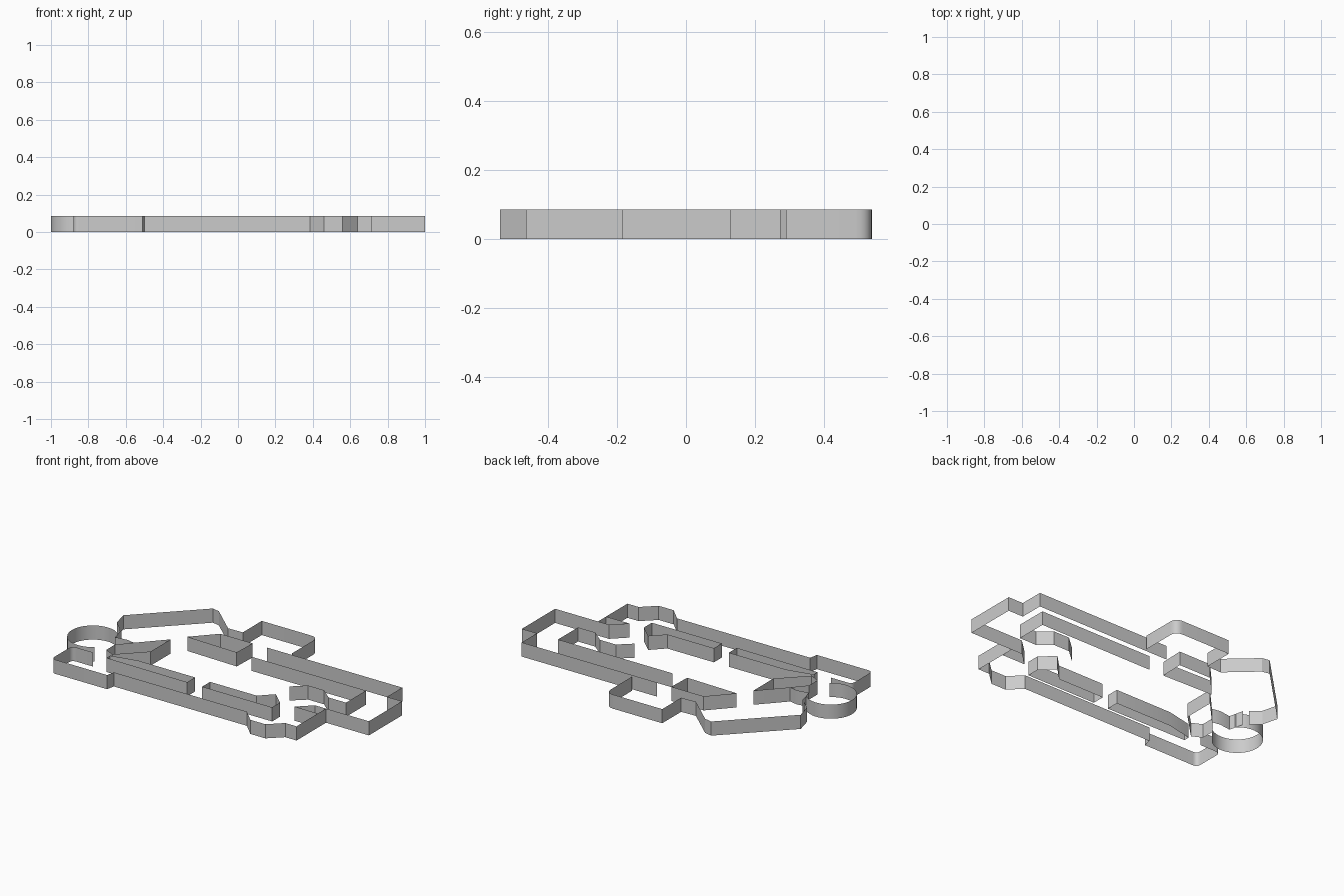
import bpy, math
from mathutils import Vector

if "Cube" in bpy.data.objects:
    bpy.data.objects.remove(bpy.data.objects["Cube"])

H = 0.085  # wall height


def rounded(points):
    """Replace any (x, y, radius) corner with a short curve."""
    out = []
    for i, p in enumerate(points):
        c = Vector(p[:2])
        if len(p) == 2:
            out.append(c)
            continue
        a = c + (Vector(points[i - 1][:2]) - c).normalized() * p[2]
        b = c + (Vector(points[i + 1][:2]) - c).normalized() * p[2]
        for k in range(7):
            t = k / 6
            out.append(a * (1 - t) ** 2 + c * 2 * t * (1 - t) + b * t * t)
    return out


def wall(name, points, closed=False):
    """Thin upright wall that follows a floor-plan path."""
    pts = rounded(points)
    n = len(pts)
    verts = [(p.x, p.y, z) for z in (0, H) for p in pts]
    faces = [(i, (i + 1) % n, n + (i + 1) % n, n + i)
             for i in range(n if closed else n - 1)]
    mesh = bpy.data.meshes.new(name)
    mesh.from_pydata(verts, [], faces)
    obj = bpy.data.objects.new(name, mesh)
    bpy.context.collection.objects.link(obj)
    bpy.ops.object.select_all(action='DESELECT')
    obj.select_set(True)
    bpy.context.view_layer.objects.active = obj
    bpy.ops.object.shade_smooth_by_angle(angle=math.radians(25))
    return obj


# Back corridor, right room, front alcove and long front wall
wall("right_outer_wall", [
    (0, .275), (.9, .275), (.9, .13), (1, .13), (1, -.185), (.715, -.185),
    (.715, -.465), (.64, -.465), (.56, -.54), (.46, -.54), (.385, -.465),
    (-.5, -.465), (-.51, -.515), (-.88, -.515, .03), (-.88, -.32, .03),
    (-.74, -.32)])

# Back room and slanted back-left room
wall("back_outer_wall", [
    (.155, .29), (.155, .54, .05), (-.22, .54), (-.22, .36), (-.316, .357),
    (-.483, .508), (-.53, .518), (-.88, .167), (-.855, .07), (-.80, .02)])

# Round left room
wall("round_room_wall", [
    (-.86 + .14 * math.cos(math.radians(a)), -.15 + .14 * math.sin(math.radians(a)))
    for a in range(45, 311, 8)])

# Inner wall beside the back corridor
wall("right_inner_wall", [
    (0, .13), (.76, .13), (.76, -.06), (.645, -.06), (.57, .003),
    (.465, .003), (.388, -.065)])

# Short corner wall by the alcove
wall("alcove_corner_wall", [(.715, -.185), (.642, -.185), (.56, -.262), (.715, -.262)])

# Closed wall blocks around the central hall
blocks = {
    "back_block": [(-.31, .275), (-.095, .275), (-.1, .13), (-.435, .14)],
    "left_block": [(-.49, .06), (-.49, -.13), (-.64, -.28), (-.70, -.25),
                   (-.70, -.17), (-.63, -.09)],
    "front_left_block": [(-.1, -.265), (-.1, -.34), (-.64, -.335),
                         (-.64, -.30), (-.48, -.265)],
    "front_right_block": [(0, -.265), (0, -.34), (.465, -.34), (.465, -.265),
                          (.385, -.19), (.31, -.265)],
}
for name, pts in blocks.items():
    wall(name, pts, closed=True)

# Neck between the left block and the round room
wall("neck_wall", [(-.63, -.09), (-.68, -.08), (-.755, -.09), (-.776, 0)])
